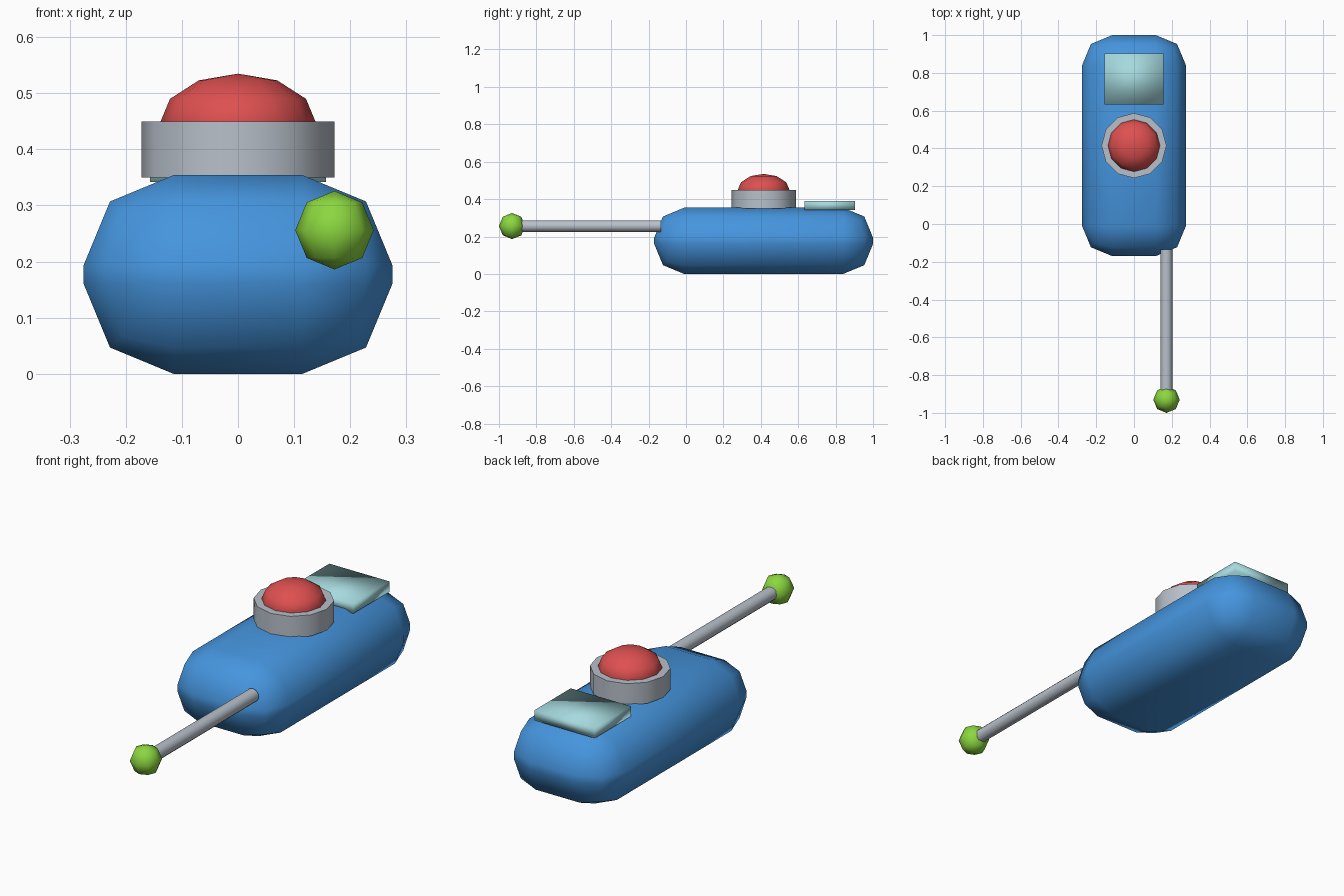
import bpy
from math import radians

cube = bpy.data.objects.get("Cube")
if cube:
    bpy.data.objects.remove(cube, do_unlink=True)


def material(name, rgb):
    mat = bpy.data.materials.new(name)
    mat.use_nodes = True
    mat.diffuse_color = (*rgb, 1)
    mat.node_tree.nodes["Principled BSDF"].inputs["Base Color"].default_value = (*rgb, 1)
    return mat


blue = material("blue", (0.06, 0.30, 0.73))
red = material("red", (0.73, 0.08, 0.08))
green = material("green", (0.26, 0.68, 0.05))
grey = material("grey", (0.48, 0.53, 0.59))
pale_cyan = material("pale cyan", (0.38, 0.70, 0.73))


def finish(name, mat, angle=180):
    """Name, colour and smooth the active object."""
    obj = bpy.context.object
    obj.name = name
    obj.data.materials.append(mat)
    bpy.ops.object.transform_apply(location=False, rotation=True, scale=True)
    if angle < 180:
        bpy.ops.object.shade_smooth_by_angle(angle=radians(angle))
    else:
        bpy.ops.object.shade_smooth()
    return obj


def box(name, mat, size, centre):
    bpy.ops.mesh.primitive_cube_add(size=1, location=centre)
    bpy.context.object.scale = size
    return finish(name, mat)


def ball(name, mat, segments, rings, size, centre):
    bpy.ops.mesh.primitive_uv_sphere_add(segments=segments, ring_count=rings, radius=1, location=centre)
    bpy.context.object.scale = size
    return finish(name, mat)


def rod(name, mat, sides, radius, length, centre, tilt=0):
    bpy.ops.mesh.primitive_cylinder_add(vertices=sides, radius=radius, depth=length,
                                        location=centre, rotation=(radians(tilt), 0, 0))
    return finish(name, mat, 50)


# Rounded body
body = box("body", blue, (0.55, 1.17, 0.354), (0, 0.415, 0.177))
bevel = body.modifiers.new("rounding", 'BEVEL')
bevel.width = 0.16
bevel.segments = 2
bevel.limit_method = 'NONE'

# Push button and its collar
rod("button_collar", grey, 12, 0.172, 0.1, (0, 0.415, 0.4))
ball("button_dome", red, 12, 6, (0.14, 0.14, 0.09), (0, 0.415, 0.445))

# Screen on the back half
box("screen", pale_cyan, (0.314, 0.27, 0.048), (0, 0.768, 0.366))

# Antenna with ball tip
rod("antenna", grey, 12, 0.031, 0.8, (0.172, -0.535, 0.256), 90)
ball("antenna_tip", green, 8, 4, (0.07, 0.07, 0.07), (0.172, -0.93, 0.256))
